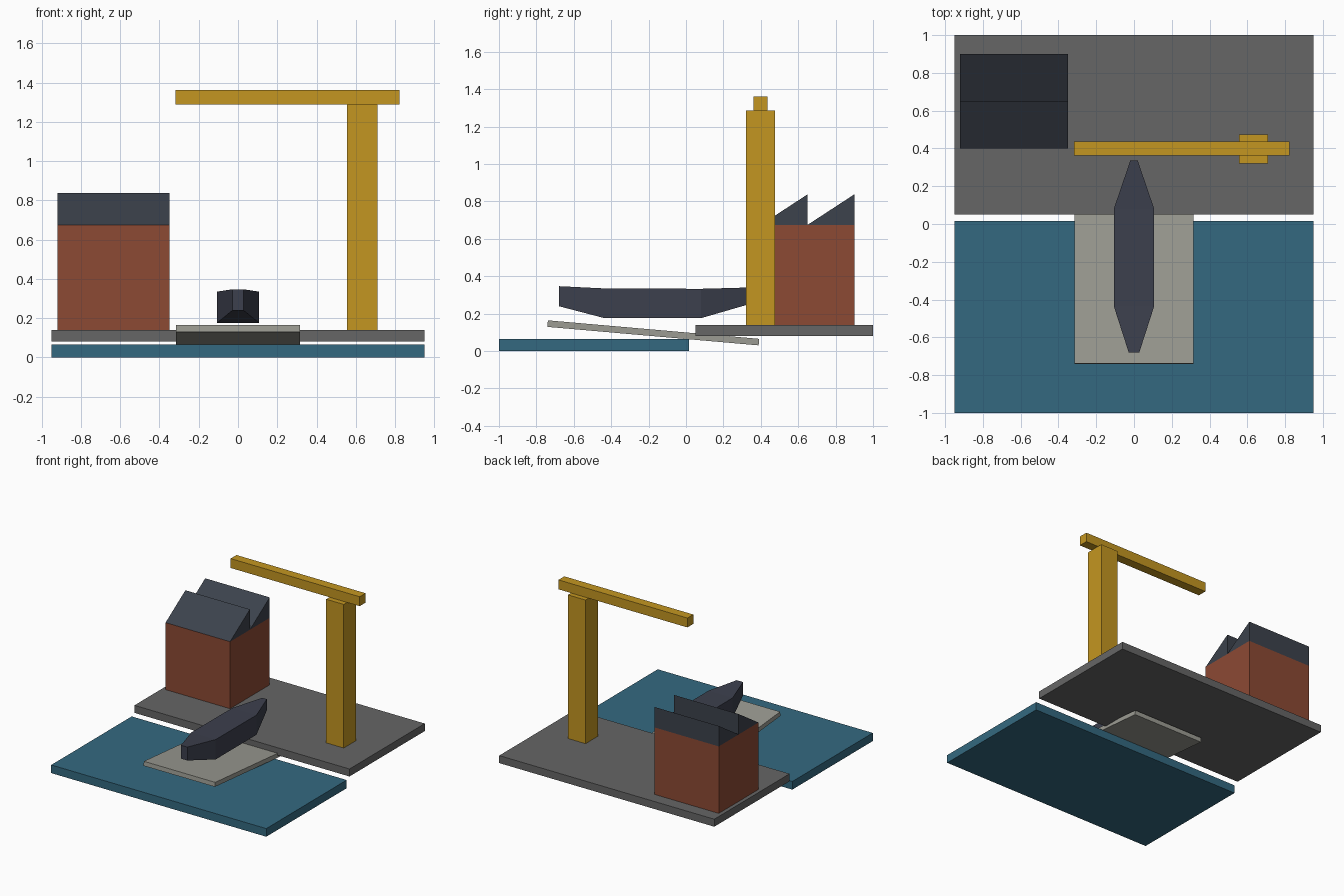
import bpy
import bmesh
from math import radians

cube = bpy.data.objects.get("Cube")
if cube:
    bpy.data.objects.remove(cube, do_unlink=True)


def material(name, rgb):
    m = bpy.data.materials.new(name)
    m.use_nodes = True
    m.diffuse_color = (*rgb, 1)
    m.node_tree.nodes["Principled BSDF"].inputs["Base Color"].default_value = (*rgb, 1)
    return m


water_blue = material("water_blue", (0.034, 0.141, 0.216))
quay_grey = material("quay_grey", (0.133, 0.133, 0.133))
ramp_concrete = material("ramp_concrete", (0.33, 0.33, 0.29))
brick_red = material("brick_red", (0.262, 0.067, 0.034))
roof_slate = material("roof_slate", (0.045, 0.054, 0.072))
hull_navy = material("hull_navy", (0.045, 0.050, 0.074))
crane_yellow = material("crane_yellow", (0.55, 0.305, 0.015))


def finish(name, bm, mat):
    bmesh.ops.recalc_face_normals(bm, faces=bm.faces)
    mesh = bpy.data.meshes.new(name)
    bm.to_mesh(mesh)
    bm.free()
    mesh.materials.append(mat)
    obj = bpy.data.objects.new(name, mesh)
    bpy.context.collection.objects.link(obj)
    return obj


def box(name, mat, x, y, z):
    """Box given its (low, high) range on each axis."""
    bm = bmesh.new()
    bmesh.ops.create_cube(bm, size=1)
    obj = finish(name, bm, mat)
    size = [b - a for a, b in (x, y, z)]
    for v in obj.data.vertices:
        v.co = [c * s for c, s in zip(v.co, size)]
    obj.location = [(a + b) / 2 for a, b in (x, y, z)]
    return obj


def loft(name, mat, rings):
    """Skin a row of closed rings and cap both ends."""
    bm = bmesh.new()
    rows = [[bm.verts.new(p) for p in ring] for ring in rings]
    for a, b in zip(rows, rows[1:]):
        for i in range(len(a)):
            j = (i + 1) % len(a)
            bm.faces.new((a[i], a[j], b[j], b[i]))
    bm.faces.new(rows[0])
    bm.faces.new(rows[-1])
    return finish(name, bm, mat)


# Ground slabs
box("water", water_blue, (-0.95, 0.95), (-1, 0.015), (0, 0.065))
box("quay", quay_grey, (-0.95, 0.95), (0.05, 1), (0.08, 0.14))

# Tilted slipway
slipway = box("slipway", ramp_concrete, (-0.315, 0.315), (-0.742, 0.392), (0.08, 0.115))
slipway.rotation_euler.x = radians(-5)

# Workshop with sawtooth roof
left, right = -0.92, -0.35
box("workshop_walls", brick_red, (left, right), (0.4, 0.9), (0.14, 0.675))
for name, y0, y1 in (("front_roof_tooth", 0.4, 0.65), ("back_roof_tooth", 0.65, 0.9)):
    loft(name, roof_slate,
         [[(x, y0, 0.675), (x, y1, 0.675), (x, y1, 0.838)] for x in (left, right)])

# Ship hull: y, half width, keel height, deck height
sections = [(-0.68, 0.028, 0.24, 0.347), (-0.435, 0.107, 0.176, 0.335),
            (0.08, 0.107, 0.176, 0.333), (0.335, 0.02, 0.25, 0.34)]
loft("ship_hull", hull_navy,
     [[(-w, y, lo), (w, y, lo), (w, y, hi), (-w, y, hi)] for y, w, lo, hi in sections])

# Crane
box("crane_tower", crane_yellow, (0.555, 0.71), (0.32, 0.475), (0.14, 1.287))
box("crane_jib", crane_yellow, (-0.318, 0.822), (0.362, 0.436), (1.287, 1.362))
